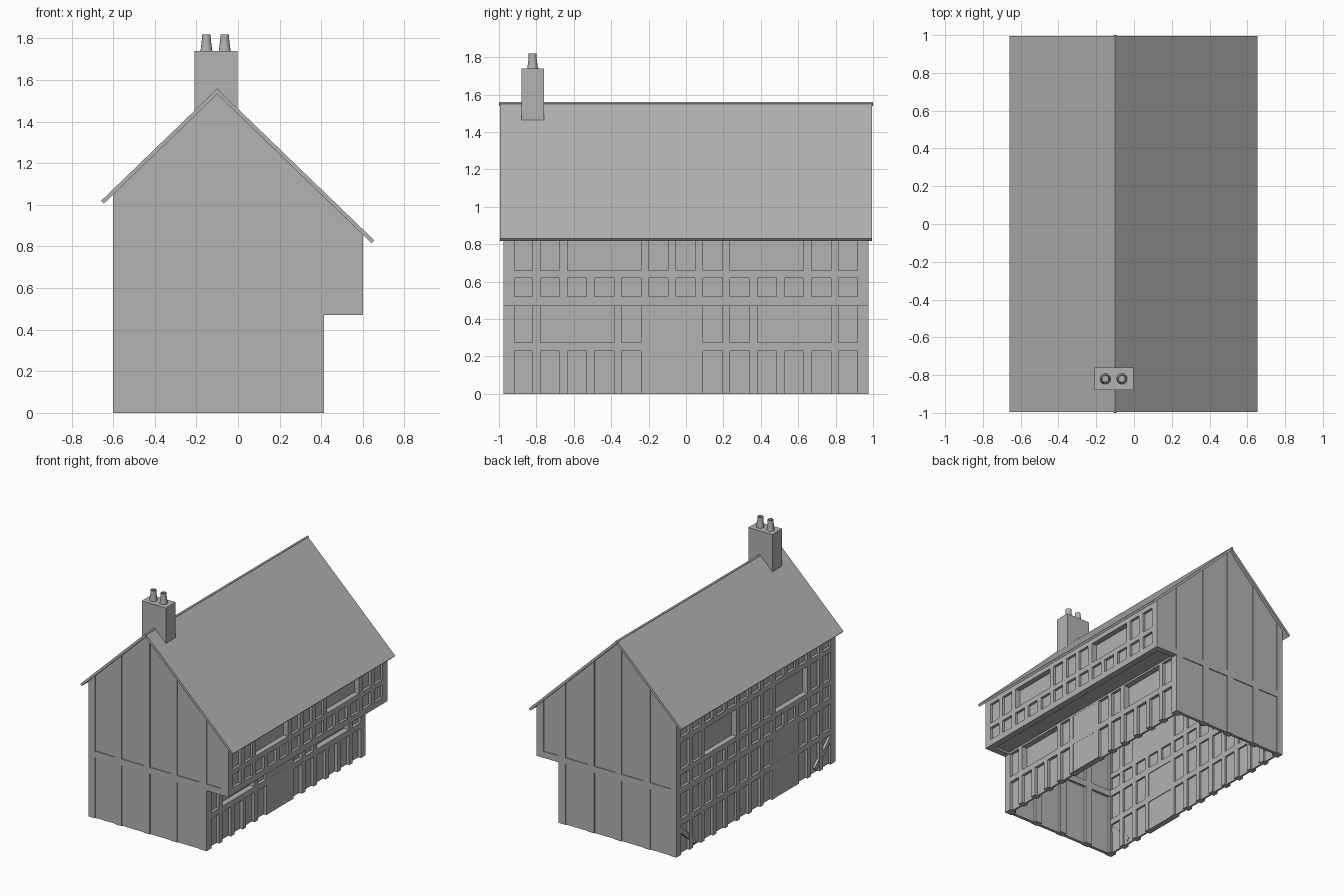
import bpy, bmesh, math
from mathutils import Matrix

if "Cube" in bpy.data.objects:
    bpy.data.objects.remove(bpy.data.objects["Cube"])

RIDGE_X, SLOPE, APEX = -0.10, 0.965, 1.532
STUDS = [-0.80 + 0.145 * i for i in range(12)]

# One dark grey for the whole house
GREY = bpy.data.materials.new("dark_grey")
GREY.diffuse_color = (0.45, 0.45, 0.45, 1)
GREY.use_nodes = True
GREY.node_tree.nodes["Principled BSDF"].inputs["Base Color"].default_value = GREY.diffuse_color


def under(x):
    """Height of the roof underside at x."""
    return APEX - SLOPE * abs(x - RIDGE_X)


def finish(name, bm):
    bmesh.ops.recalc_face_normals(bm, faces=bm.faces)
    me = bpy.data.meshes.new(name)
    bm.to_mesh(me)
    bm.free()
    me.materials.append(GREY)
    ob = bpy.data.objects.new(name, me)
    bpy.context.collection.objects.link(ob)
    return ob


def box(bm, x0, x1, y0, y1, z0, z1):
    m = Matrix.Translation(((x0 + x1) / 2, (y0 + y1) / 2, (z0 + z1) / 2))
    m = m @ Matrix.Diagonal((x1 - x0, y1 - y0, z1 - z0, 1))
    bmesh.ops.create_cube(bm, size=1, matrix=m)


def boxes(name, items):
    bm = bmesh.new()
    for b in items:
        box(bm, *b)
    return finish(name, bm)


def prism(bm, pts, y0, y1):
    """Extrude an x-z outline along y."""
    f = bm.faces.new([bm.verts.new((x, y0, z)) for x, z in pts])
    g = bmesh.ops.extrude_face_region(bm, geom=[f])["geom"]
    bmesh.ops.translate(bm, vec=(0, y1 - y0, 0),
                        verts=[v for v in g if isinstance(v, bmesh.types.BMVert)])


def side_frame(name, x0, x1, rails, rows):
    """Rails run along y; rows are (z0, z1, indices of studs left out)."""
    items = [(x0, x1, -0.975, 0.97, a, b) for a, b in rails]
    for z0, z1, skip in rows:
        items += [(x0, x1, y - 0.021, y + 0.021, z0, z1)
                  for i, y in enumerate(STUDS) if i not in skip]
        items += [(x0, x1, min(s * 0.975, s * 0.917), max(s * 0.975, s * 0.917), z0, z1)
                  for s in (-1, 1)]
    return boxes(name, items)


# Gable plaster and studs, front and back
for side, s in (("front", -1), ("back", 1)):
    bm = bmesh.new()
    prism(bm, [(-0.59, 0), (0.40, 0), (0.40, 0.48), (0.59, 0.48), (0.59, under(0.59)),
               (RIDGE_X, APEX), (-0.59, under(-0.59))], s * 0.969, s * 0.945)
    finish(side + "_gable_plaster", bm)
    bm = bmesh.new()
    for a, b, z0 in ((-0.60, -0.545, 0), (-0.375, -0.317, 0), (-0.13, RIDGE_X, 0),
                     (RIDGE_X, -0.075, 0), (0.105, 0.16, 0), (0.35, 0.413, 0),
                     (0.542, 0.60, 0.47)):
        prism(bm, [(a, z0), (b, z0), (b, under(b)), (a, under(a))], s * 0.976, s * 0.925)
    prism(bm, [(-0.60, 0.47), (0.60, 0.47), (0.60, 0.52), (-0.60, 0.52)], s * 0.976, s * 0.925)
    finish(side + "_gable_timbers", bm)

# Right side timbers: ground floor and jettied upper floor
side_frame("right_lower_timbers", 0.36, 0.413, [(0.23, 0.275), (0.47, 0.51)],
           [(0, 0.25, (5,)), (0.25, 0.49, (1, 2, 5, 9, 10))])
side_frame("right_upper_timbers", 0.55, 0.60, [(0.47, 0.52), (0.62, 0.66), (0.82, 0.855)],
           [(0.49, 0.64, ()), (0.64, 0.84, (2, 3, 8, 9))])

# Left side timbers
side_frame("left_timbers", -0.60, -0.55,
           [(0.23, 0.275), (0.47, 0.52), (0.62, 0.66), (0.87, 0.91), (1.0, 1.045)],
           [(0, 0.49, (3,)), (0.49, 0.64, ()), (0.64, 0.89, (2, 3, 8, 9)), (0.89, 1.02, ())])

# Diagonal corner braces on the left wall
bm = bmesh.new()
for s in (-1, 1):
    m = (Matrix.Translation((-0.579, s * 0.84, 0.125)) @ Matrix.Rotation(s * math.radians(42), 4, 'X')
         @ Matrix.Diagonal((0.038, 0.28, 0.035, 1)))
    bmesh.ops.create_cube(bm, size=1, matrix=m)
finish("left_braces", bm)


# Plaster behind the timbers, split round the window openings
def plaster(name, x0, x1, z0, z1, wz0, wz1, windows):
    items = [(x0, x1, -0.95, 0.95, z0, wz0)]
    if z1 > wz1:
        items.append((x0, x1, -0.95, 0.95, wz1, z1))
    y = -0.95
    for a, b in windows:
        items.append((x0, x1, y, a, wz0, wz1))
        y = b
    items.append((x0, x1, y, 0.95, wz0, wz1))
    return boxes(name, items)


UP_WIN = [(-0.634, -0.241), (0.236, 0.629)]
LOW_WIN = [(-0.779, -0.386), (0.381, 0.774)]
plaster("right_lower_plaster", 0.375, 0.39, 0, 0.49, 0.275, 0.47, LOW_WIN)
plaster("right_upper_plaster", 0.565, 0.58, 0.49, 0.84, 0.66, 0.82, UP_WIN)
plaster("left_plaster", -0.58, -0.565, 0, 1.03, 0.66, 0.87, UP_WIN)

# Window panes set deep in the openings
boxes("window_panes",
      [(0.362, 0.368, a, b, 0.26, 0.48) for a, b in LOW_WIN]
      + [(0.552, 0.558, a, b, 0.65, 0.83) for a, b in UP_WIN]
      + [(-0.558, -0.552, a, b, 0.65, 0.88) for a, b in UP_WIN])

# Doors flush with the frame
boxes("right_door", [(0.365, 0.412, -0.22, 0.07, 0, 0.48)])
boxes("left_door", [(-0.599, -0.555, -0.51, -0.22, 0, 0.48)])

# Jetty underside
boxes("jetty_soffit", [(0.37, 0.57, -0.96, 0.96, 0.485, 0.505)])

# Roof slab and narrow ridge cap
bm = bmesh.new()
L, R, T = -0.645, 0.642, 0.026
prism(bm, [(L, under(L)), (RIDGE_X, APEX), (R, under(R)), (R + 0.013, under(R) + 0.0135),
           (RIDGE_X, APEX + T), (L - 0.013, under(L) + 0.0135)], -0.994, 0.994)
finish("roof", bm)
bm = bmesh.new()
prism(bm, [(-0.108, 1.54), (-0.092, 1.54), (-0.092, 1.553), (RIDGE_X, 1.5605),
           (-0.108, 1.553)], -1, 1)
finish("ridge_cap", bm)

# Chimney stack and hollow tapered pots
boxes("chimney_stack", [(-0.21, -0.003, -0.88, -0.76, 1.42, 1.74)])
for i, x in enumerate((-0.152, -0.064)):
    bm = bmesh.new()
    prof = [(0.029, 1.735), (0.025, 1.765), (0.021, 1.80), (0.021, 1.82),
            (0.015, 1.82), (0.015, 1.745), (0.0, 1.745)]
    vs = [bm.verts.new((x + r, -0.82, z)) for r, z in prof]
    es = [bm.edges.new(p) for p in zip(vs, vs[1:])]
    bmesh.ops.spin(bm, geom=vs + es, cent=(x, -0.82, 0), axis=(0, 0, 1),
                   angle=math.tau, steps=20)
    bmesh.ops.remove_doubles(bm, verts=bm.verts, dist=0.0005)
    ob = finish(f"chimney_pot_{i + 1}", bm)
    bpy.ops.object.select_all(action='DESELECT')
    ob.select_set(True)
    bpy.context.view_layer.objects.active = ob
    bpy.ops.object.shade_smooth_by_angle(angle=math.radians(35))
